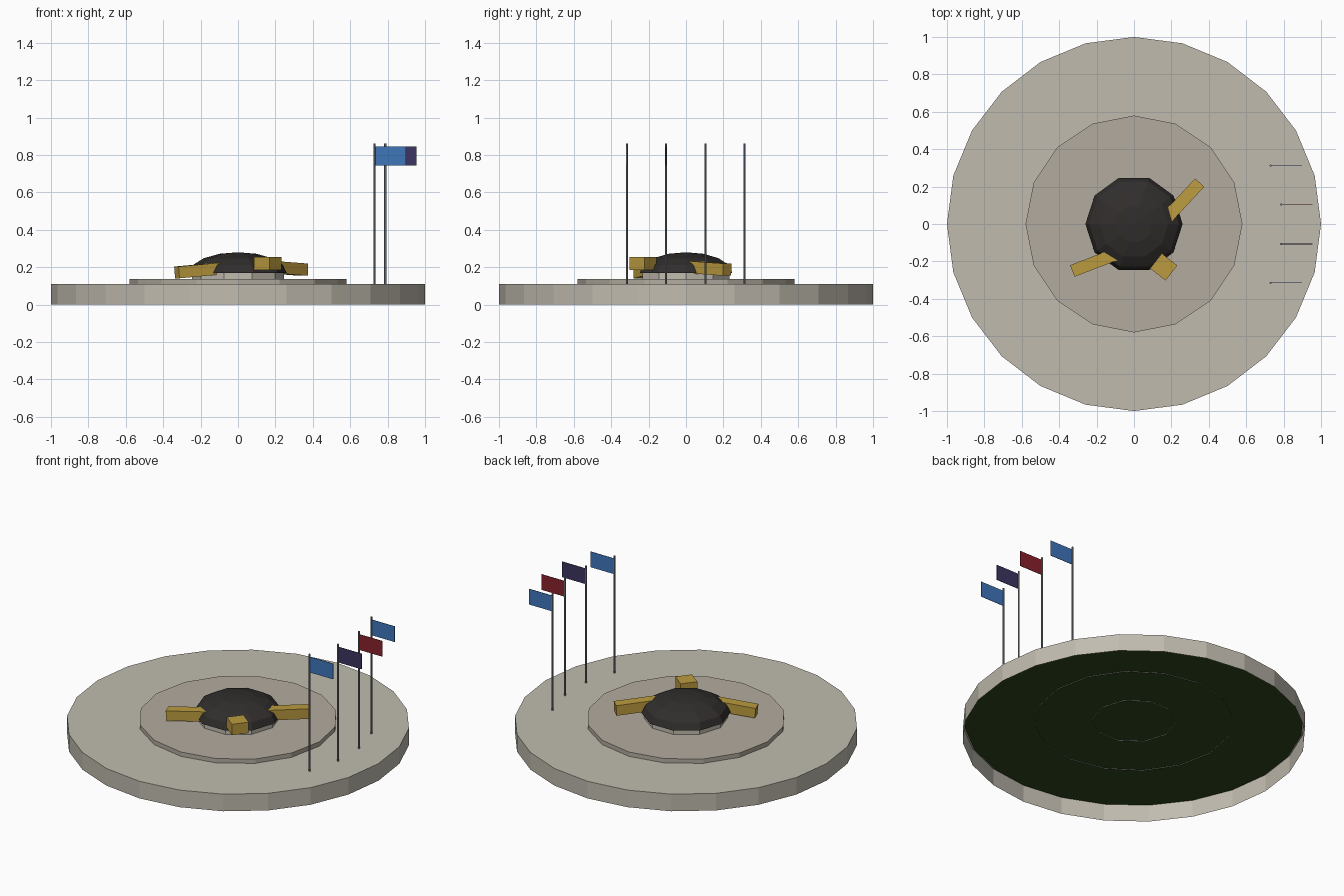
import bpy, bmesh, math
from mathutils import Vector

if "Cube" in bpy.data.objects:
    bpy.data.objects.remove(bpy.data.objects["Cube"])


def mat(name, rgb):
    m = bpy.data.materials.new(name)
    m.diffuse_color = (*rgb, 1)
    m.use_nodes = True
    m.node_tree.nodes["Principled BSDF"].inputs["Base Color"].default_value = m.diffuse_color
    return m


STONE = mat("pale_stone", (0.53, 0.50, 0.43))
PAVING = mat("paving", (0.45, 0.41, 0.35))
DARK = mat("dark_metal", (0.03, 0.027, 0.025))
GOLD = mat("gold", (0.50, 0.33, 0.05))
STEEL = mat("steel", (0.22, 0.23, 0.25))
GREEN = mat("lawn_green", (0.03, 0.06, 0.015))
BLUE = mat("blue_cloth", (0.05, 0.18, 0.50))
NAVY = mat("navy_cloth", (0.045, 0.035, 0.12))
RED = mat("red_cloth", (0.25, 0.015, 0.025))


def finish(name, bm, material):
    bmesh.ops.recalc_face_normals(bm, faces=bm.faces)
    me = bpy.data.meshes.new(name)
    bm.to_mesh(me)
    bm.free()
    me.materials.append(material)
    ob = bpy.data.objects.new(name, me)
    bpy.context.collection.objects.link(ob)
    return ob


def lathe(name, rings, sides, material, cap_bottom=False, center=(0, 0)):
    """Stack of (radius, z) rings with a flat top; first vertex on +x."""
    bm = bmesh.new()
    loops = []
    for r, z in rings:
        if r == 0:
            loops.append([bm.verts.new((*center, z))] * sides)
            continue
        loops.append([bm.verts.new((center[0] + r * math.cos(math.tau * i / sides),
                                    center[1] + r * math.sin(math.tau * i / sides), z))
                      for i in range(sides)])
    for a, b in zip(loops, loops[1:]):
        for i in range(sides):
            j = (i + 1) % sides
            quad = [a[i], a[j], b[j]] + ([b[i]] if b[i] != b[j] else [])
            bm.faces.new(quad)
    if rings[-1][0] > 0:
        bm.faces.new(loops[-1])
    if cap_bottom:
        bm.faces.new(loops[0][::-1])
    return finish(name, bm, material)


def box(name, size, location, rotation, material):
    bm = bmesh.new()
    bmesh.ops.create_cube(bm, size=1)
    bmesh.ops.scale(bm, vec=size, verts=bm.verts)
    ob = finish(name, bm, material)
    ob.location = location
    ob.rotation_euler = rotation
    return ob


# Stepped round plaza, hollow underneath
lathe("plaza_base", [(1.0, 0), (1.0, 0.11)], 24, STONE)
lathe("upper_step", [(0.58, 0.10), (0.58, 0.138)], 16, PAVING)
lathe("pedestal", [(0.245, 0.10), (0.245, 0.175)], 10, STONE)

# Green sheet on the underside of the plaza
lathe("lawn_underside", [(0.99, 0.104)], 24, GREEN)

# Low faceted dome
dome = [(0.26 * math.cos(math.radians(a)), 0.17 + 0.11 * math.sin(math.radians(a)))
        for a in (0, 22.5, 45, 67.5)] + [(0, 0.28)]
lathe("dome", dome, 10, DARK, cap_bottom=True)


# Gold bars running outward from the dome, given by their outer end
def bar(name, end, angle, length, width, height, tilt):
    a = math.radians(angle)
    t = math.radians(tilt)
    out = Vector((math.cos(a) * math.cos(t), math.sin(a) * math.cos(t), -math.sin(t)))
    box(name, (length, width, height), Vector(end) - out * length / 2, (0, t, a), GOLD)


bar("gold_bar_back", (0.35, 0.22, 0.187), 47, 0.28, 0.066, 0.065, 3)
bar("gold_bar_left", (-0.327, -0.25, 0.172), 201, 0.29, 0.066, 0.063, 5)
bar("gold_block_front", (0.20, -0.262, 0.22), -38, 0.105, 0.102, 0.07, 0)

# Curved row of flagpoles with flags
for i, (x, y, cloth) in enumerate([(0.73, -0.315, BLUE), (0.787, -0.107, NAVY),
                                   (0.787, 0.105, RED), (0.73, 0.312, BLUE)], 1):
    lathe(f"flagpole_{i}", [(0.006, 0.105), (0.006, 0.862)], 6, STEEL, True, (x, y))
    box(f"flag_{i}", (0.165, 0.003, 0.10), (x + 0.085, y, 0.795), (0, 0, 0), cloth)
